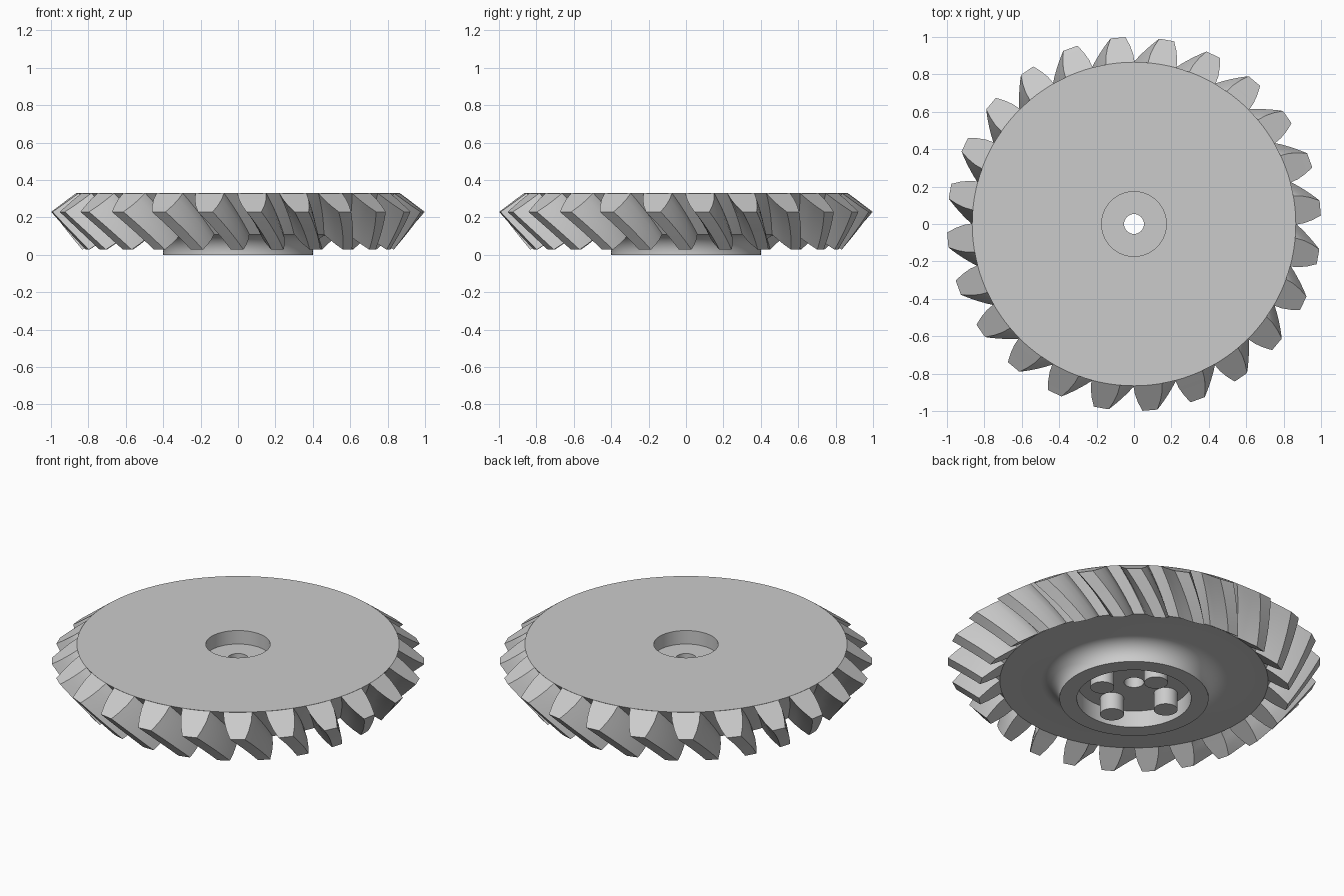
import bpy, bmesh, math

cube = bpy.data.objects.get("Cube")
if cube:
    bpy.data.objects.remove(cube, do_unlink=True)

# Single grey material
GREY = (0.6, 0.6, 0.6, 1.0)
grey = bpy.data.materials.new("plain grey")
grey.use_nodes = True
grey.diffuse_color = GREY
grey.node_tree.nodes["Principled BSDF"].inputs["Base Color"].default_value = GREY


def finish(bm, name):
    """Turn a bmesh into a shaded, coloured object."""
    bmesh.ops.recalc_face_normals(bm, faces=bm.faces)
    mesh = bpy.data.meshes.new(name)
    bm.to_mesh(mesh)
    bm.free()
    mesh.materials.append(grey)
    obj = bpy.data.objects.new(name, mesh)
    bpy.context.collection.objects.link(obj)
    bpy.ops.object.select_all(action='DESELECT')
    obj.select_set(True)
    bpy.context.view_layer.objects.active = obj
    bpy.ops.object.shade_smooth_by_angle(angle=math.radians(30))
    return obj


def polar(r, degrees, z):
    a = math.radians(degrees)
    return (r * math.cos(a), r * math.sin(a), z)


def lathe(profile, name, segments=144):
    """Spin a closed (radius, z) loop around the z axis."""
    bm = bmesh.new()
    rings = [[bm.verts.new(polar(r, 360 * i / segments, z)) for r, z in profile]
             for i in range(segments)]
    n = len(profile)
    for i in range(segments):
        a, b = rings[i], rings[(i + 1) % segments]
        for j in range(n):
            k = (j + 1) % n
            bm.faces.new((a[j], b[j], b[k], a[k]))
    return finish(bm, name)


# Gear body: bore, top recess, root cone, filleted hub, underside recess
BORE = 0.053
FILLET = 0.10
fillet = [(0.50 - FILLET * math.sin(a), 0.01 + FILLET * math.cos(a))
          for a in (math.pi / 2 * i / 10 for i in range(11))]
lathe([(BORE, 0.25), (0.173, 0.25), (0.173, 0.33), (0.865, 0.33), (0.72, 0.11)]
      + fillet
      + [(0.40, 0.0), (0.307, 0.0), (0.307, 0.10), (BORE, 0.10)], "gear_body")

# Spiral bevel teeth: one section shrunk towards the cone apex while it twists
TEETH = 24
APEX_Z = -0.98
SMALL_END = 0.833
TWIST = 9.8
PHASE = 4.9
STEPS = 8
# (radius, z, half width in degrees), from inside the body out to the tip
section = [(0.83, 0.3295, 5.13), (0.865, 0.33, 5.13), (0.91, 0.297, 4.6),
           (0.955, 0.263, 3.6), (1.0, 0.23, 2.3)]
loop = [(r, z, -w) for r, z, w in section] + [(r, z, w) for r, z, w in reversed(section)]

bm = bmesh.new()
for tooth in range(TEETH):
    rings = []
    for step in range(STEPS + 1):
        f = step / STEPS
        s = 1 + (SMALL_END - 1) * f
        turn = PHASE + 360 * tooth / TEETH + TWIST * f
        rings.append([bm.verts.new(polar(r * s, turn + w, APEX_Z + (z - APEX_Z) * s))
                      for r, z, w in loop])
    n = len(loop)
    for a, b in zip(rings, rings[1:]):
        for j in range(n):
            k = (j + 1) % n
            bm.faces.new((a[j], a[k], b[k], b[j]))
    # End caps as strips across the tooth
    for ring in (rings[0], rings[-1]):
        for j in range(len(section) - 1):
            bm.faces.new((ring[j], ring[j + 1], ring[n - 2 - j], ring[n - 1 - j]))
finish(bm, "gear_teeth")

# Four pegs standing in the underside recess
bm = bmesh.new()
for i in range(4):
    made = bmesh.ops.create_cone(bm, cap_ends=True, segments=40,
                                 radius1=0.064, radius2=0.064, depth=0.11)
    bmesh.ops.translate(bm, verts=made["verts"],
                        vec=polar(0.207, 84.8 + 90 * i, 0.055))
finish(bm, "drive_pegs")
